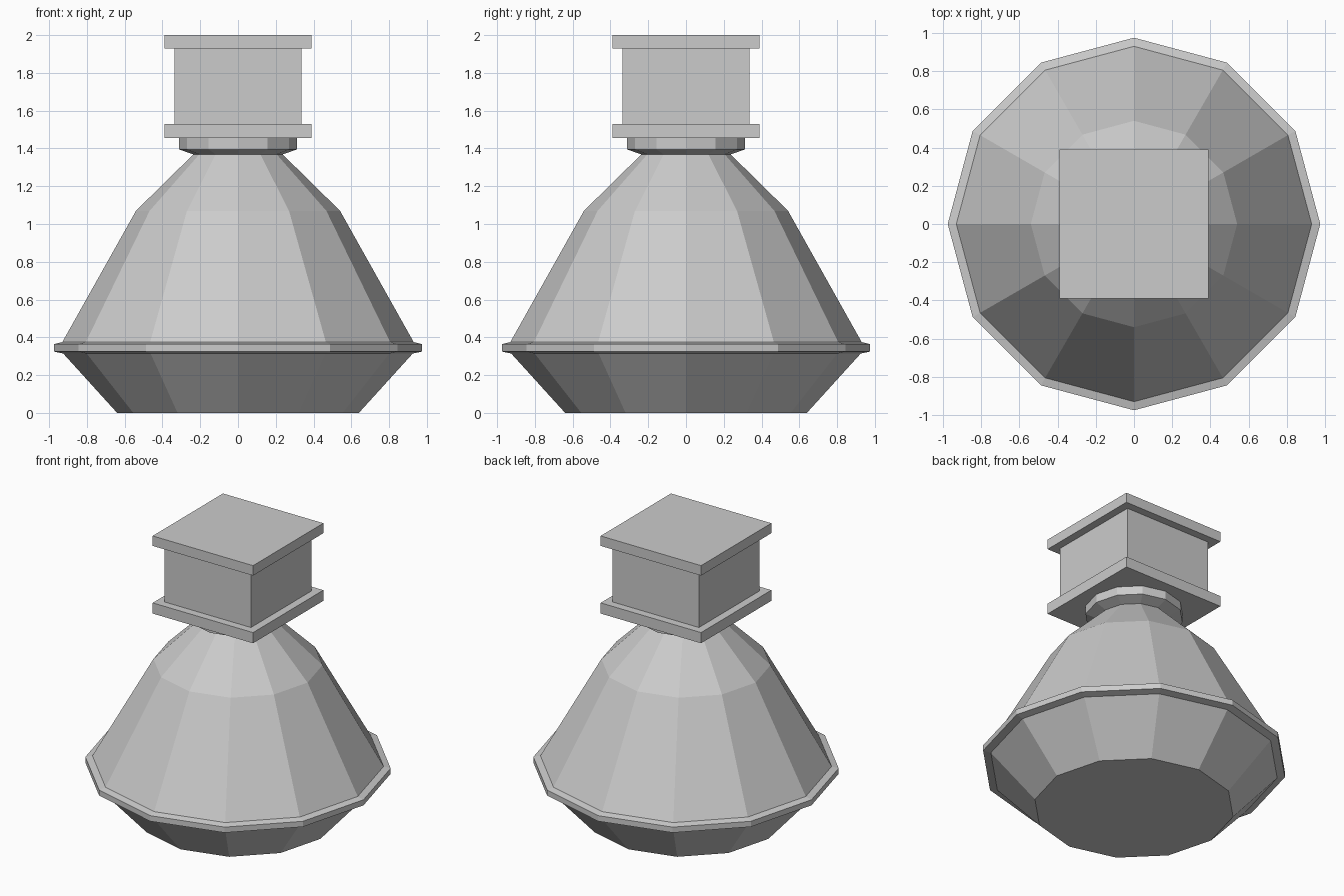
import bpy, bmesh
from math import sin, cos, pi

cube = bpy.data.objects.get("Cube")
if cube:
    bpy.data.objects.remove(cube, do_unlink=True)

SIDES = 12
GREY = (0.6, 0.6, 0.6, 1)
mat = bpy.data.materials.new("plain_grey")
mat.use_nodes = True
mat.diffuse_color = GREY
mat.node_tree.nodes["Principled BSDF"].inputs["Base Color"].default_value = GREY


def finish(name, bm):
    bmesh.ops.recalc_face_normals(bm, faces=bm.faces)
    mesh = bpy.data.meshes.new(name)
    bm.to_mesh(mesh)
    bm.free()
    mesh.materials.append(mat)
    bpy.context.collection.objects.link(bpy.data.objects.new(name, mesh))


def lathe(name, profile):
    """Closed faceted solid from (radius, height) pairs, bottom to top."""
    bm = bmesh.new()
    rings = [[bm.verts.new((r * cos(2 * pi * i / SIDES), r * sin(2 * pi * i / SIDES), z))
              for i in range(SIDES)] for r, z in profile]
    for low, high in zip(rings, rings[1:]):
        for i in range(SIDES):
            j = (i + 1) % SIDES
            bm.faces.new((low[i], low[j], high[j], high[i]))
    bm.faces.new(rings[0])
    bm.faces.new(rings[-1])
    finish(name, bm)


def block(name, half, bottom, top):
    bm = bmesh.new()
    bmesh.ops.create_cube(bm, size=1)
    bmesh.ops.scale(bm, vec=(2 * half, 2 * half, top - bottom), verts=bm.verts)
    bmesh.ops.translate(bm, vec=(0, 0, (bottom + top) / 2), verts=bm.verts)
    finish(name, bm)


# Flask body: tapered base, projecting rim and sloped shoulders
lathe("flask_body", [(0.64, 0), (0.925, 0.314), (0.975, 0.325), (0.975, 0.364),
                     (0.93, 0.375), (0.54, 1.07), (0.235, 1.37)])

# Collar under the stopper
lathe("neck_collar", [(0.235, 1.368), (0.313, 1.395), (0.313, 1.455)])

# Square stopper with a plate at each end
block("stopper_lower_plate", 0.39, 1.455, 1.53)
block("stopper_block", 0.335, 1.53, 1.93)
block("stopper_upper_plate", 0.39, 1.93, 2.0)
